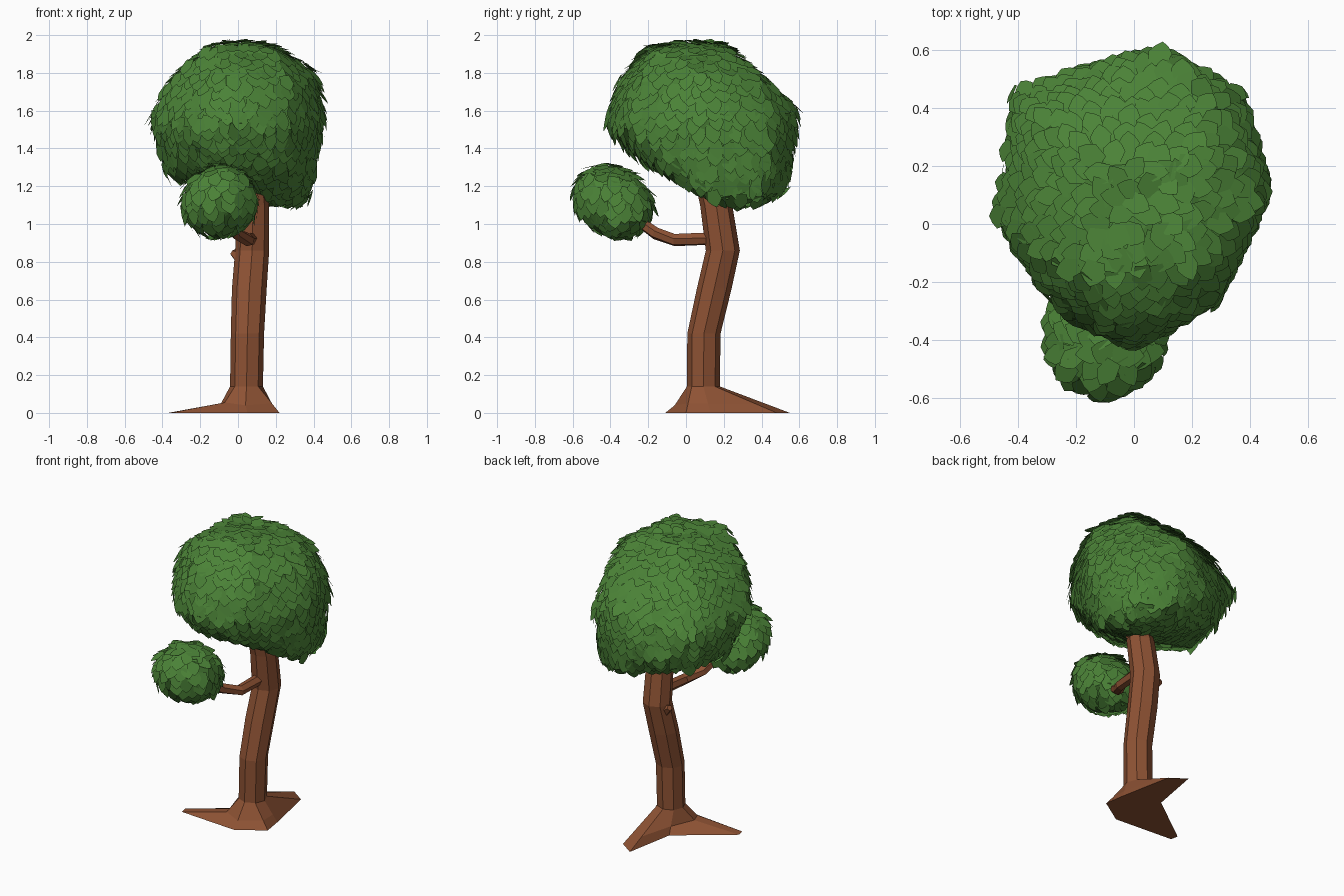
import bpy, bmesh, math, random
from mathutils import Vector
from mathutils.geometry import area_tri

if "Cube" in bpy.data.objects:
    bpy.data.objects.remove(bpy.data.objects["Cube"])

random.seed(4)


def material(name, rgb):
    m = bpy.data.materials.new(name)
    m.diffuse_color = (*rgb, 1)
    m.use_nodes = True
    m.node_tree.nodes["Principled BSDF"].inputs["Base Color"].default_value = m.diffuse_color
    return m


BARK = material("bark brown", (0.27, 0.085, 0.034))
LEAF = material("leaf green", (0.07, 0.225, 0.038))


def finish(bm, name, mat, fix=True):
    if fix:
        bmesh.ops.recalc_face_normals(bm, faces=bm.faces[:])
    me = bpy.data.meshes.new(name)
    bm.to_mesh(me)
    bm.free()
    me.materials.append(mat)
    ob = bpy.data.objects.new(name, me)
    bpy.context.collection.objects.link(ob)
    return ob


def loft(name, rings):
    """Skin rings of equal point count and cap both ends."""
    bm = bmesh.new()
    vs = [[bm.verts.new(p) for p in r] for r in rings]
    n = len(vs[0])
    for a, b in zip(vs, vs[1:]):
        for i in range(n):
            j = (i + 1) % n
            bm.faces.new((a[i], a[j], b[j], b[i]))
    bm.faces.new(vs[0][::-1])
    bm.faces.new(vs[-1])
    return finish(bm, name, BARK)


def ring(c, r, n=8, axis=(0, 0, 1)):
    q = Vector((0, 0, 1)).rotation_difference(Vector(axis))
    return [Vector(c) + q @ Vector((r * math.cos(t), r * math.sin(t), 0))
            for t in (2 * math.pi * i / n for i in range(n))]


def tube(name, pts, radii, n=6):
    pts = [Vector(p) for p in pts]
    rings = []
    for i, p in enumerate(pts):
        d = pts[min(i + 1, len(pts) - 1)] - pts[max(i - 1, 0)]
        rings.append(ring(p, radii[i], n, d.normalized()))
    return loft(name, rings)


# Trunk: spreading root outline on the ground, a root shoulder, then a bent octagonal stem
ground = [(.20, .13), (.13, .48), (.03, .55), (-.03, .22),
          (-.37, -.03), (-.36, -.08), (.05, -.11), (.22, 0)]
ground = [Vector((x, y, 0)) for x, y in ground]
collar = ring((.045, .092, .14), .087)
shoulder = [g.lerp(c, .36) for g, c in zip(ground, collar)]
shoulder[4] = Vector((-.09, .04, .05))
shoulder[5] = Vector((-.07, -.02, .055))
shoulder[6] = Vector((.04, -.06, .04))
stem = [((.05, .095, .42), .088), ((.06, .15, .66), .092), ((.075, .195, .86), .09),
        ((.08, .16, 1.1), .085), ((.07, .10, 1.3), .07)]
loft("trunk", [ground, shoulder, collar] + [ring(c, r) for c, r in stem])

# Side branch and broken branch stub
tube("branch", [(.07, .18, .925), (.055, -.06, .915), (-.01, -.16, .95), (-.09, -.34, 1.08)],
     [.036, .034, .033, .025])
tube("branch_stub", [(.03, .19, .81), (-.03, .215, .85)], [.05, .018], 5)


def leaf_crown(name, bm, count, spacing):
    """Cover a closed hull with overlapping leaf cards whose tips hang downhill."""
    bmesh.ops.triangulate(bm, faces=bm.faces[:])
    bmesh.ops.recalc_face_normals(bm, faces=bm.faces[:])
    bm.normal_update()
    tris = [([v.co.copy() for v in f.verts], [v.normal.copy() for v in f.verts],
             f.normal.copy()) for f in bm.faces]
    areas = [area_tri(*t[0]) for t in tris]
    placed = []
    for co, vn, fn in random.choices(tris, areas, k=count):
        a, b = sorted((random.random(), random.random()))
        w = (a, b - a, 1 - b)
        p = sum((c * k for c, k in zip(co, w)), Vector())
        if any((p - q).length_squared < spacing ** 2 for q in placed):
            continue
        placed.append(p)
        n = (sum((c * k for c, k in zip(vn, w)), Vector()) + fn).normalized()
        down = Vector((random.uniform(-.25, .25), random.uniform(-.25, .25), -1))
        t = (down - n * down.dot(n)).normalized()
        t = (t + n * random.uniform(.12, .38)).normalized()
        s = t.cross(n).normalized()
        W, L = random.uniform(.035, .046), random.uniform(.085, .115)
        base = p - t * L * .45 + n * .012
        card = [(-.7, 0), (.7, 0), (1, .55), (.55, .82), (0, 1), (-.55, .82), (-1, .55)]
        f = bm.faces.new([bm.verts.new(base + s * W * u + t * L * v) for u, v in card])
        f.normal_update()
        if f.normal.dot(n) < 0:
            f.normal_flip()
    return finish(bm, name, LEAF, False)


# Main crown: faceted hull, high at the front and drooping at the back right
crown = [(-.15, -.2, 1.93), (.2, -.15, 1.92), (-.1, .2, 1.95), (.2, .22, 1.93), (.05, 0, 1.96),
         (-.35, -.1, 1.77), (-.05, -.36, 1.75), (.27, -.24, 1.75), (.41, .1, 1.8),
         (.28, .40, 1.76), (-.3, .35, 1.77),
         (-.46, .02, 1.56), (-.25, -.31, 1.5), (0, -.42, 1.52), (.28, -.27, 1.5),
         (.46, .12, 1.55), (.36, .45, 1.5), (.1, .59, 1.6), (-.41, .45, 1.5),
         (-.37, .1, 1.26), (-.1, -.27, 1.36), (.25, -.1, 1.28), (.37, .15, 1.14),
         (.34, .4, 1.13), (.15, .52, 1.17), (-.3, .4, 1.26), (.1, .15, 1.13), (.28, .3, 1.1),
         (-.1, .55, 1.32)]
bm = bmesh.new()
for p in crown:
    bm.verts.new(p)
res = bmesh.ops.convex_hull(bm, input=bm.verts[:])
bmesh.ops.delete(bm, geom=[v for v in bm.verts if not v.link_faces], context='VERTS')
leaf_crown("main_crown", bm, 4500, .042)

# Small crown on the side branch
bm = bmesh.new()
bmesh.ops.create_icosphere(bm, subdivisions=2, radius=1)
for v in bm.verts:
    x, y, z = v.co * random.uniform(.94, 1.04)
    v.co = (-.10 + .2 * x, -.385 + .215 * y, 1.12 + .185 * z - .045 * y)
leaf_crown("small_crown", bm, 1200, .042)
